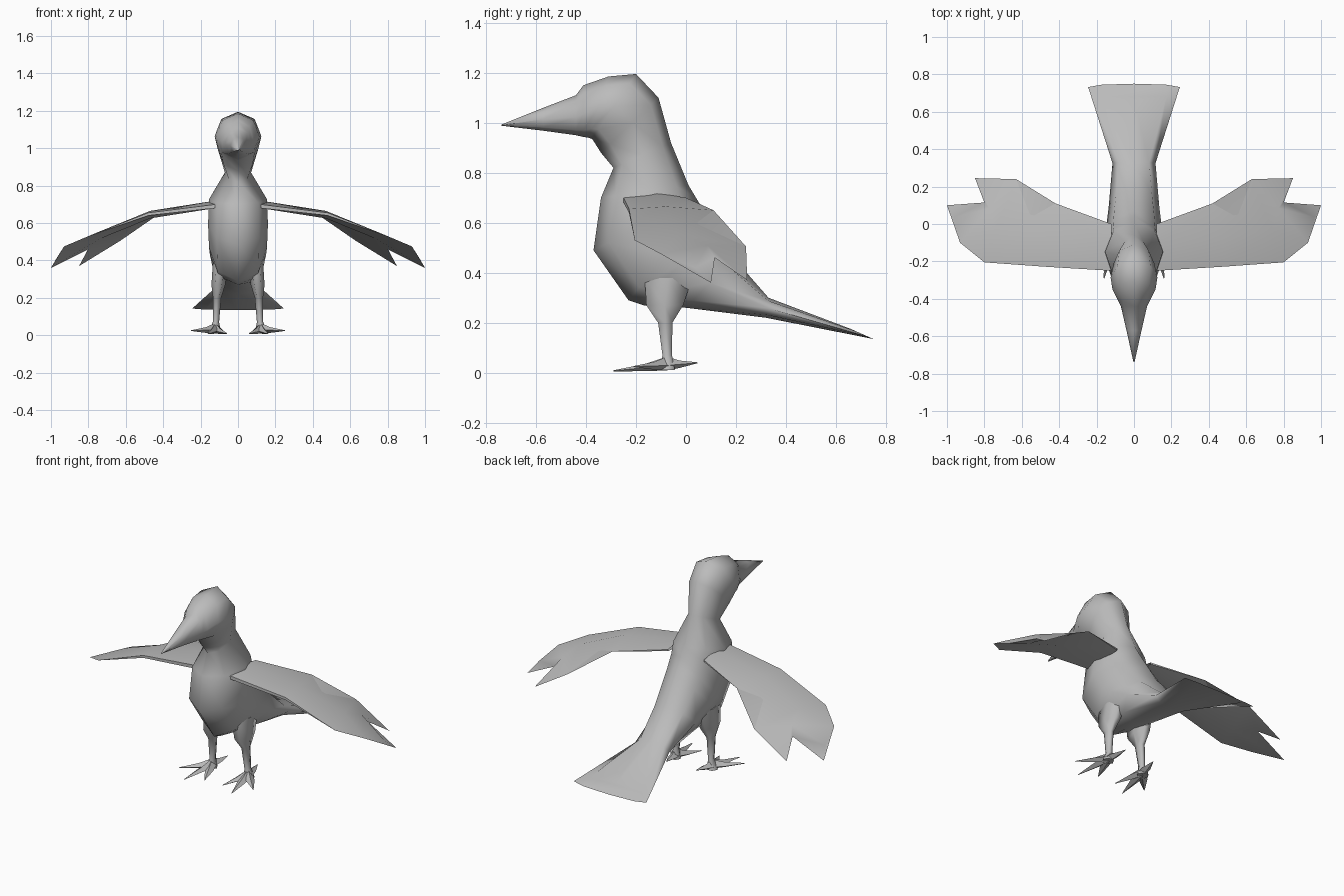
import bpy, bmesh, math
from mathutils import Vector

if "Cube" in bpy.data.objects:
    bpy.data.objects.remove(bpy.data.objects["Cube"])

grey = bpy.data.materials.new("plumage_grey")
grey.diffuse_color = (0.5, 0.5, 0.5, 1)
grey.use_nodes = True
grey.node_tree.nodes["Principled BSDF"].inputs["Base Color"].default_value = grey.diffuse_color


def finish(name, bm, angle=60):
    bmesh.ops.remove_doubles(bm, verts=bm.verts, dist=0.0005)
    bmesh.ops.recalc_face_normals(bm, faces=bm.faces)
    me = bpy.data.meshes.new(name)
    bm.to_mesh(me)
    bm.free()
    me.materials.append(grey)
    ob = bpy.data.objects.new(name, me)
    bpy.context.collection.objects.link(ob)
    bpy.ops.object.select_all(action='DESELECT')
    ob.select_set(True)
    bpy.context.view_layer.objects.active = ob
    bpy.ops.object.shade_smooth_by_angle(angle=math.radians(angle))
    return ob


def loft(bm, rings):
    """Skin a list of equal-length point rings and cap both ends."""
    rows = [[bm.verts.new(p) for p in r] for r in rings]
    n = len(rows[0])
    for a, b in zip(rows, rows[1:]):
        for i in range(n):
            j = (i + 1) % n
            bm.faces.new((a[i], a[j], b[j], b[i]))
    bm.faces.new(rows[0])
    bm.faces.new(rows[-1])


# Body, tail to beak: top y, top z, bottom y, bottom z, half width, side position
SECTIONS = [
    (0.66, 0.175, 0.75, 0.135, 0.245, 0.8),
    (0.33, 0.30, 0.32, 0.22, 0.115, 0.5),
    (0.19, 0.46, 0.00, 0.26, 0.135, 0.5),
    (0.11, 0.59, -0.17, 0.27, 0.15, 0.5),
    (0.07, 0.65, -0.23, 0.29, 0.155, 0.5),
    (0.04, 0.70, -0.37, 0.49, 0.16, 0.5),
    (0.01, 0.75, -0.34, 0.70, 0.155, 0.45),
    (-0.06, 0.92, -0.29, 0.82, 0.07, 0.5),
    (-0.11, 1.10, -0.34, 0.88, 0.11, 0.45),
    (-0.20, 1.195, -0.375, 0.935, 0.125, 0.5),
    (-0.31, 1.185, -0.39, 0.94, 0.115, 0.5),
    (-0.41, 1.15, -0.41, 0.943, 0.085, 0.55),
    (-0.44, 1.11, -0.44, 0.95, 0.07, 0.55),
    (-0.57, 1.06, -0.57, 0.968, 0.04, 0.5),
    (-0.738, 0.993, -0.738, 0.988, 0.003, 0.5),
]


def section(ty, tz, by, bz, w, f):
    top, bot = Vector((0, ty, tz)), Vector((0, by, bz))
    side = top.lerp(bot, f)
    ring = []
    for k in range(8):
        a = k * math.pi / 4
        c = math.cos(a)
        p = side + ((top if c > 0 else bot) - side) * abs(c)
        p.x = w * math.sin(a)
        ring.append(p)
    return ring


bm = bmesh.new()
loft(bm, [section(*s) for s in SECTIONS])
finish("body", bm, 80)

# Wing top points: x, y, z and the drop to the underside
WING = [
    (0.12, -0.25, 0.70, .02), (0.12, -0.12, 0.72, .04), (0.12, 0.00, 0.70, .01),
    (0.48, -0.228, 0.655, .015), (0.47, -0.08, 0.665, .04), (0.42, 0.11, 0.65, 0),
    (0.80, -0.205, 0.53, 0), (0.74, -0.03, 0.555, .04), (0.63, 0.24, 0.505, 0),
    (0.93, -0.10, 0.475, 0), (0.965, 0.035, 0.42, 0), (0.775, 0.085, 0.51, 0),
    (0.85, 0.245, 0.37, 0),
]
UNDER = {10: (1.0, 0.10, 0.36), 11: (0.80, 0.115, 0.46)}  # feather tip and notch
PANELS = [(0, 3, 4, 1), (1, 4, 5, 2), (3, 6, 7, 4), (4, 7, 8, 5),
          (6, 9, 7), (9, 10, 11, 7), (7, 11, 8), (11, 12, 8)]
RIM = [0, 3, 6, 9, 10, 11, 12, 8, 5, 2]


def wing(name, s):
    bm = bmesh.new()
    top = [bm.verts.new((s * x, y, z)) for x, y, z, d in WING]
    low = []
    for i, (x, y, z, d) in enumerate(WING):
        x, y, z = UNDER.get(i, (x, y, z - d))
        low.append(bm.verts.new((s * x, y, z)))
    for p in PANELS:
        bm.faces.new([top[i] for i in p])
        bm.faces.new([low[i] for i in reversed(p)])
    for a, b in zip(RIM, RIM[1:]):
        bm.faces.new((top[a], top[b], low[b], low[a]))
    bmesh.ops.dissolve_degenerate(bm, dist=0.0005, edges=bm.edges)
    finish(name, bm, 60)


# Leg rings: z, centre x, centre y, x radius, y radius
LEG = [(0.38, 0.095, -0.07, 0.04, 0.11), (0.27, 0.105, -0.085, 0.037, 0.085),
       (0.20, 0.112, -0.083, 0.022, 0.033), (0.07, 0.118, -0.075, 0.017, 0.022),
       (0.012, 0.125, -0.075, 0.035, 0.035)]
# Toe tips: x, y, z
TOES = [(0.25, -0.21, 0.025), (0.16, -0.29, 0.008), (0.06, -0.235, 0.01),
        (0.10, 0.045, 0.04)]


def leg(name, s):
    bm = bmesh.new()
    loft(bm, [[(s * (x + rx * math.cos(k * math.pi / 3)),
                y + ry * math.sin(k * math.pi / 3), z) for k in range(6)]
              for z, x, y, rx, ry in LEG])
    finish(name, bm, 80)


def foot(name, s):
    bm = bmesh.new()
    heel = Vector((0.122, -0.075, 0.03))
    for t in TOES:
        tip = Vector(t)
        d = (tip - heel).normalized()
        side = Vector((-d.y, d.x, 0)).normalized()
        up = Vector((0, 0, 1))

        def ring(c, w, h, g):
            pts = (c + side * w, c + up * h, c - side * w, c - up * g)
            return [(s * p.x, p.y, max(p.z, 0)) for p in pts]
        mid = heel.lerp(tip, 0.4)
        loft(bm, [ring(heel, 0.026, 0.035, 0.02), ring(mid, 0.024, 0.015, 0.015),
                  ring(tip, 0.002, 0.002, 0.002)])
    finish(name, bm, 60)


for label, s in (("right", -1), ("left", 1)):
    wing(label + "_wing", s)
    leg(label + "_leg", s)
    foot(label + "_foot", s)
